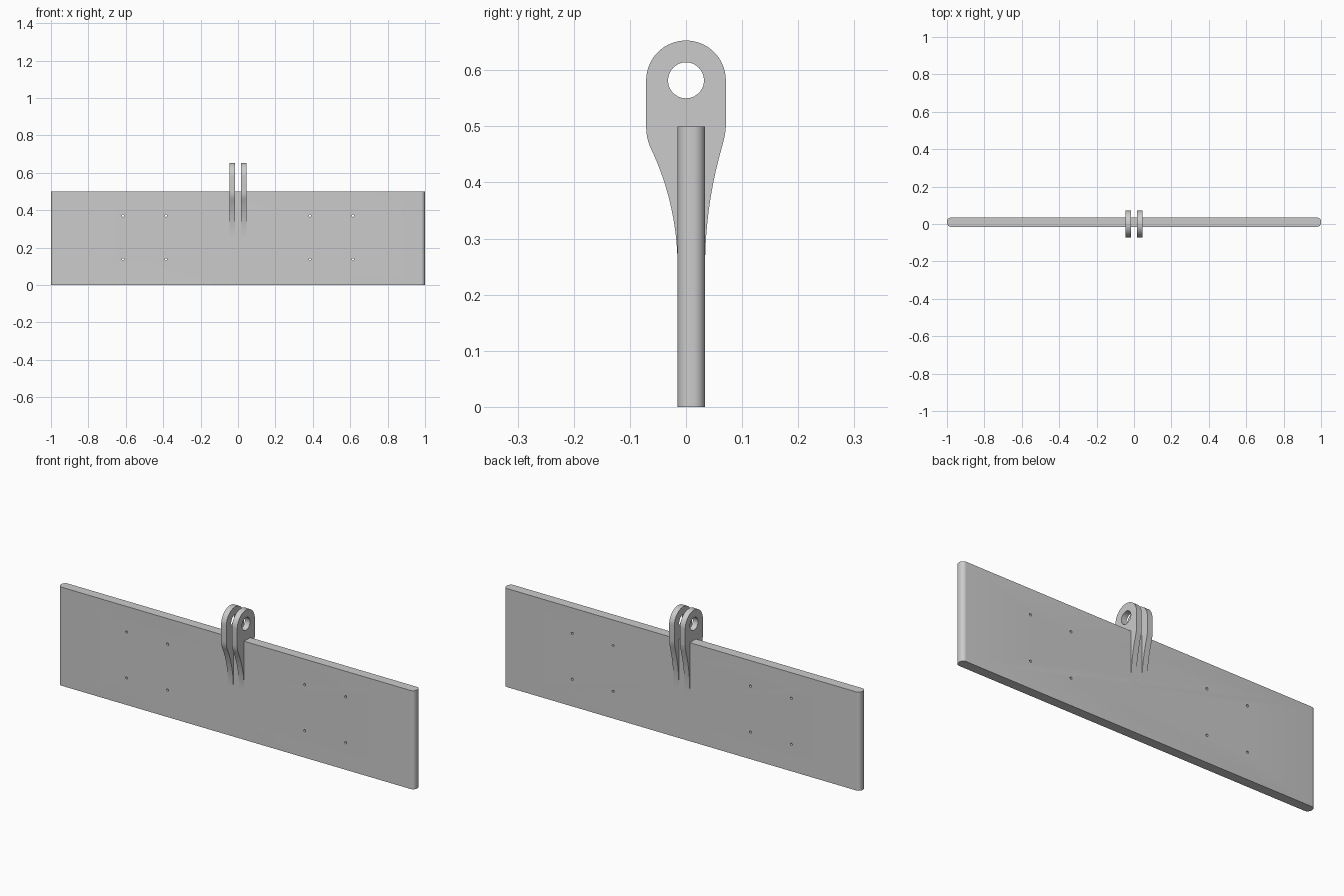
import bpy, bmesh
from math import sin, cos, pi, sqrt, radians
from mathutils import Vector, Matrix

if "Cube" in bpy.data.objects:
    bpy.data.objects.remove(bpy.data.objects["Cube"], do_unlink=True)

grey = bpy.data.materials.new("light grey")
grey.use_nodes = True
grey.diffuse_color = (0.6, 0.6, 0.6, 1)
grey.node_tree.nodes["Principled BSDF"].inputs["Base Color"].default_value = (0.6, 0.6, 0.6, 1)


def link_mesh(name, bm):
    bmesh.ops.recalc_face_normals(bm, faces=bm.faces)
    mesh = bpy.data.meshes.new(name)
    bm.to_mesh(mesh)
    bm.free()
    mesh.materials.append(grey)
    obj = bpy.data.objects.new(name, mesh)
    bpy.context.collection.objects.link(obj)
    return obj


def prism(name, points, direction):
    """Extrude a closed outline along a direction."""
    bm = bmesh.new()
    face = bm.faces.new([bm.verts.new(p) for p in points])
    grown = bmesh.ops.extrude_face_region(bm, geom=[face])["geom"]
    verts = [v for v in grown if isinstance(v, bmesh.types.BMVert)]
    bmesh.ops.translate(bm, verts=verts, vec=direction)
    return link_mesh(name, bm)


def drill(obj, centres, radius, axis, segments):
    """Cut round holes through an object along an axis, then smooth it."""
    bm = bmesh.new()
    turn = Vector((0, 0, 1)).rotation_difference(Vector(axis)).to_matrix().to_4x4()
    for c in centres:
        bmesh.ops.create_cone(bm, cap_ends=True, segments=segments, radius1=radius,
                              radius2=radius, depth=0.2, matrix=Matrix.Translation(c) @ turn)
    cutter = link_mesh("hole_cutter", bm)
    cutter.hide_render = True
    mod = obj.modifiers.new("holes", "BOOLEAN")
    mod.object = cutter
    mod.solver = "EXACT"
    bpy.ops.object.select_all(action="DESELECT")
    obj.select_set(True)
    bpy.context.view_layer.objects.active = obj
    bpy.ops.object.modifier_apply(modifier=mod.name)
    bpy.data.objects.remove(cutter, do_unlink=True)
    bpy.ops.object.shade_smooth_by_angle(angle=radians(30))


# Board: long plate with rounded vertical ends
FRONT, BACK, HEIGHT, ROUND = -0.015, 0.034, 0.5, 0.021
outline = []
corners = [(1, BACK - ROUND), (-1, BACK - ROUND), (-1, FRONT + ROUND), (1, FRONT + ROUND)]
for i, (side, cy) in enumerate(corners):
    for k in range(9):
        a = pi / 2 * (i + k / 8)
        outline.append((side * (1 - ROUND) + ROUND * cos(a), cy + ROUND * sin(a), 0))
board = prism("board", outline, (0, 0, HEIGHT))

# Screw holes in two groups of four
screws = [(s * x, 0.01, z) for s in (-1, 1) for x in (0.385, 0.615) for z in (0.137, 0.37)]
drill(board, screws, 0.006, (0, 1, 0), 16)

# Lug outline: round head, straight cheeks, concave flare into the board faces
HEAD, EYE_Z, FOOT = 0.071, 0.582, 0.25


def flare(face_y, sign, bend):
    """Arc tangent to a board face, rising to the straight cheek."""
    pts = []
    for k in range(17):
        h = 0.21 * k / 16
        pts.append((face_y + sign * (bend - sqrt(bend * bend - h * h)), FOOT + h))
    # Rounded shoulder between the arc and the cheek
    y0, z0 = pts[-1]
    p0, p2 = Vector((y0, z0)), Vector((sign * HEAD, 0.5))
    slope = 0.21 / sqrt(bend * bend - 0.21 ** 2)
    p1 = Vector((sign * HEAD, z0 + (HEAD - abs(y0)) / slope))
    for k in range(1, 7):
        t = k / 6
        pts.append(tuple(p0 * (1 - t) ** 2 + p1 * 2 * t * (1 - t) + p2 * t * t))
    return pts


head = [(HEAD * cos(pi * k / 32), EYE_Z + HEAD * sin(pi * k / 32)) for k in range(33)]
profile = flare(BACK, 1, 0.77) + head + flare(FRONT, -1, 0.49)[::-1]

# Pair of lugs with a pivot eye
for name, x in (("left_lug", 0.016), ("right_lug", -0.045)):
    lug = prism(name, [(x, y, z) for y, z in profile], (0.029, 0, 0))
    drill(lug, [(x + 0.0145, 0, EYE_Z)], 0.032, (1, 0, 0), 48)
